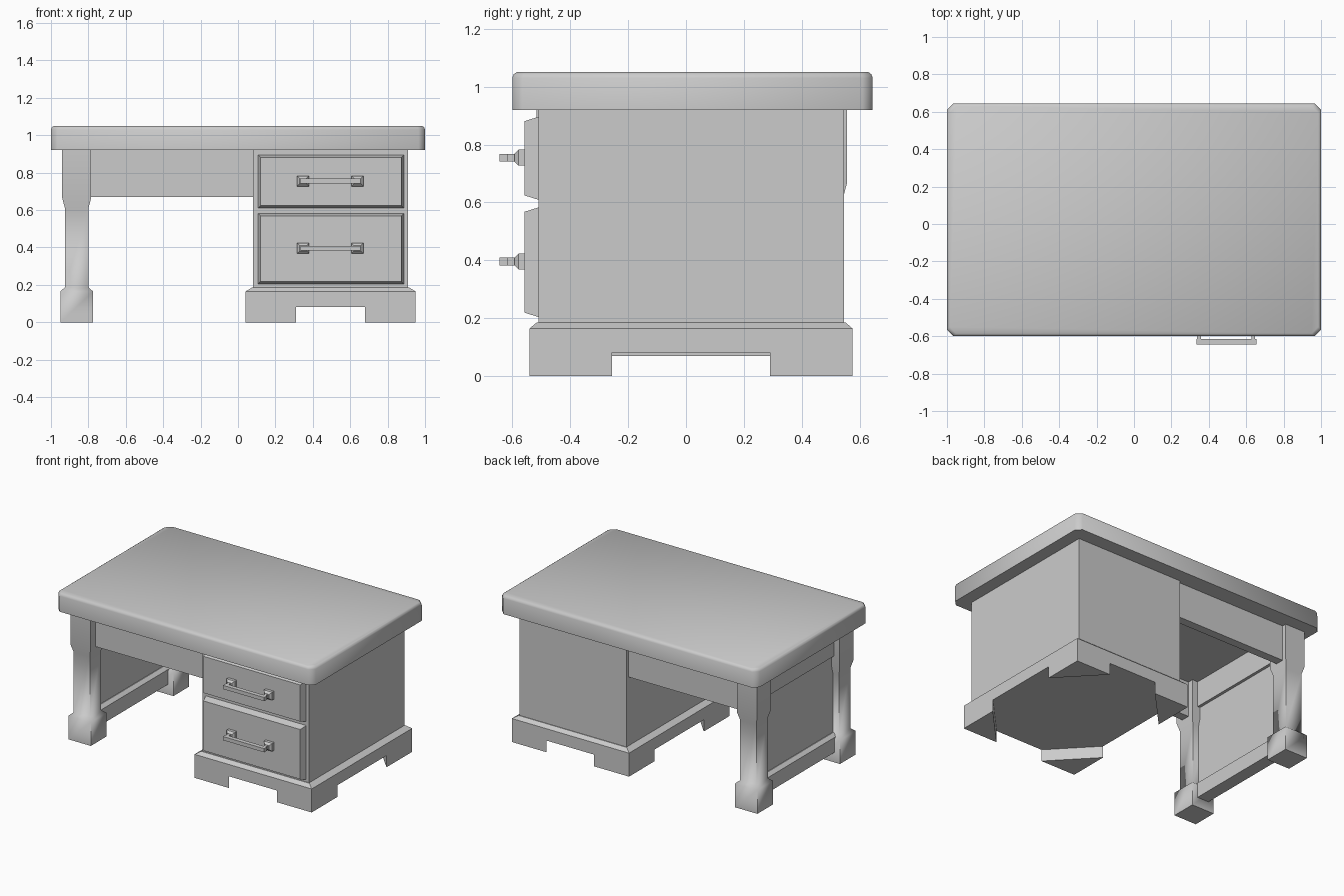
import bpy
import bmesh
import math
from mathutils import Vector

cube = bpy.data.objects.get("Cube")
if cube:
    bpy.data.objects.remove(cube, do_unlink=True)

GREY = (0.6, 0.6, 0.6, 1.0)
mat = bpy.data.materials.new("plain grey")
mat.use_nodes = True
mat.diffuse_color = GREY
mat.node_tree.nodes["Principled BSDF"].inputs["Base Color"].default_value = GREY


def loft(name, rings, smooth=None):
    """Closed solid through a stack of matching rings of points."""
    bm = bmesh.new()
    loops = [[bm.verts.new(p) for p in ring] for ring in rings]
    n = len(loops[0])
    for a, b in zip(loops, loops[1:]):
        for i in range(n):
            j = (i + 1) % n
            bm.faces.new((a[i], a[j], b[j], b[i]))
    bm.faces.new(loops[0][::-1])
    bm.faces.new(loops[-1])
    bmesh.ops.recalc_face_normals(bm, faces=bm.faces)
    mesh = bpy.data.meshes.new(name)
    bm.to_mesh(mesh)
    bm.free()
    mesh.materials.append(mat)
    obj = bpy.data.objects.new(name, mesh)
    bpy.context.collection.objects.link(obj)
    if smooth:
        bpy.ops.object.select_all(action='DESELECT')
        obj.select_set(True)
        bpy.context.view_layer.objects.active = obj
        bpy.ops.object.shade_smooth_by_angle(angle=math.radians(smooth))
    return obj


def rect(x0, x1, y0, y1, z):
    return [(x0, y0, z), (x1, y0, z), (x1, y1, z), (x0, y1, z)]


def upright(x0, x1, z0, z1, y, inset=0.0):
    x0, x1, z0, z1 = x0 + inset, x1 - inset, z0 + inset, z1 - inset
    return [(x0, y, z0), (x1, y, z0), (x1, y, z1), (x0, y, z1)]


def box(name, x0, x1, y0, y1, z0, z1):
    return loft(name, [rect(x0, x1, y0, y1, z0), rect(x0, x1, y0, y1, z1)])


def cut_corner_ring(inset, z):
    # rectangle with clipped corners for the table top
    hx, y0, y1, c = 1 - inset, -0.6 + inset, 0.645 - inset, 0.035
    return [(-hx + c, y0, z), (hx - c, y0, z), (hx, y0 + c, z), (hx, y1 - c, z),
            (hx - c, y1, z), (-hx + c, y1, z), (-hx, y1 - c, z), (-hx, y0 + c, z)]


# Table top
loft("table_top", [cut_corner_ring(0, 0.92), cut_corner_ring(0, 1.03),
                   cut_corner_ring(0.005, 1.043), cut_corner_ring(0.015, 1.05)], 60)

# Cabinet body and its plinth with a sloped upper lip
BX0, BX1, BY0, BY1 = 0.04, 0.95, -0.54, 0.575
box("cabinet_body", 0.08, 0.91, -0.51, 0.545, 0.18, 0.925)
loft("cabinet_plinth", [rect(BX0, BX1, BY0, BY1, 0.082), rect(BX0, BX1, BY0, BY1, 0.165),
                        rect(0.075, 0.915, -0.515, 0.55, 0.186)])

# Triangular corner feet
for x, sx in ((BX0, 1), (BX1, -1)):
    for y, sy in ((BY0, 1), (BY1, -1)):
        tri = [(x, y), (x + sx * 0.27, y), (x, y + sy * 0.285)]
        loft("cabinet_foot", [[(px, py, z) for px, py in tri] for z in (0, 0.082)])

# Drawers with bevelled fronts, each with a handle
for label, z0, z1, hz in (("upper", 0.61, 0.895, 0.755), ("lower", 0.205, 0.582, 0.396)):
    loft(label + "_drawer", [upright(0.107, 0.887, z0, z1, -0.505),
                             upright(0.107, 0.887, z0, z1, -0.512),
                             upright(0.107, 0.887, z0, z1, -0.557, 0.014)])
    for x in (0.348, 0.638):
        pad = (x - 0.032, x + 0.032, hz - 0.028, hz + 0.028)
        loft(label + "_handle_mount", [upright(*pad, -0.555), upright(*pad, -0.578),
                                       upright(*pad, -0.592, 0.014)])
        side = 0.01
        box(label + "_handle_post", x - side, x + side, -0.62, -0.585, hz - 0.013, hz + 0.013)
    box(label + "_handle_bar", 0.335, 0.655, -0.645, -0.615, hz - 0.013, hz + 0.013)

# Legs: wide block, slim shaft, flared foot
LEG_X = -0.8625
LEG_PROFILE = [(0, 0.0875), (0.165, 0.0875), (0.187, 0.063),
               (0.61, 0.063), (0.665, 0.0775), (0.925, 0.0775)]
for label, y in (("front", -0.438), ("back", 0.478)):
    loft(label + "_leg", [rect(LEG_X - h, LEG_X + h, y - h, y + h, z)
                          for z, h in LEG_PROFILE], 60)

# Aprons between the legs and the cabinet
box("front_apron", -0.8, 0.09, -0.46, -0.40, 0.67, 0.925)
box("back_apron", -0.8, 0.09, 0.465, 0.525, 0.67, 0.925)

# Framed side panel between the two legs
box("side_panel", LEG_X - 0.015, LEG_X + 0.015, -0.40, 0.44, 0.1, 0.925)
box("side_upper_rail", LEG_X - 0.035, LEG_X + 0.035, -0.40, 0.44, 0.74, 0.925)
loft("side_lower_rail", [rect(LEG_X - h, LEG_X + h, -0.40, 0.44, z)
                         for z, h in ((0.07, 0.045), (0.175, 0.045), (0.195, 0.02))])
